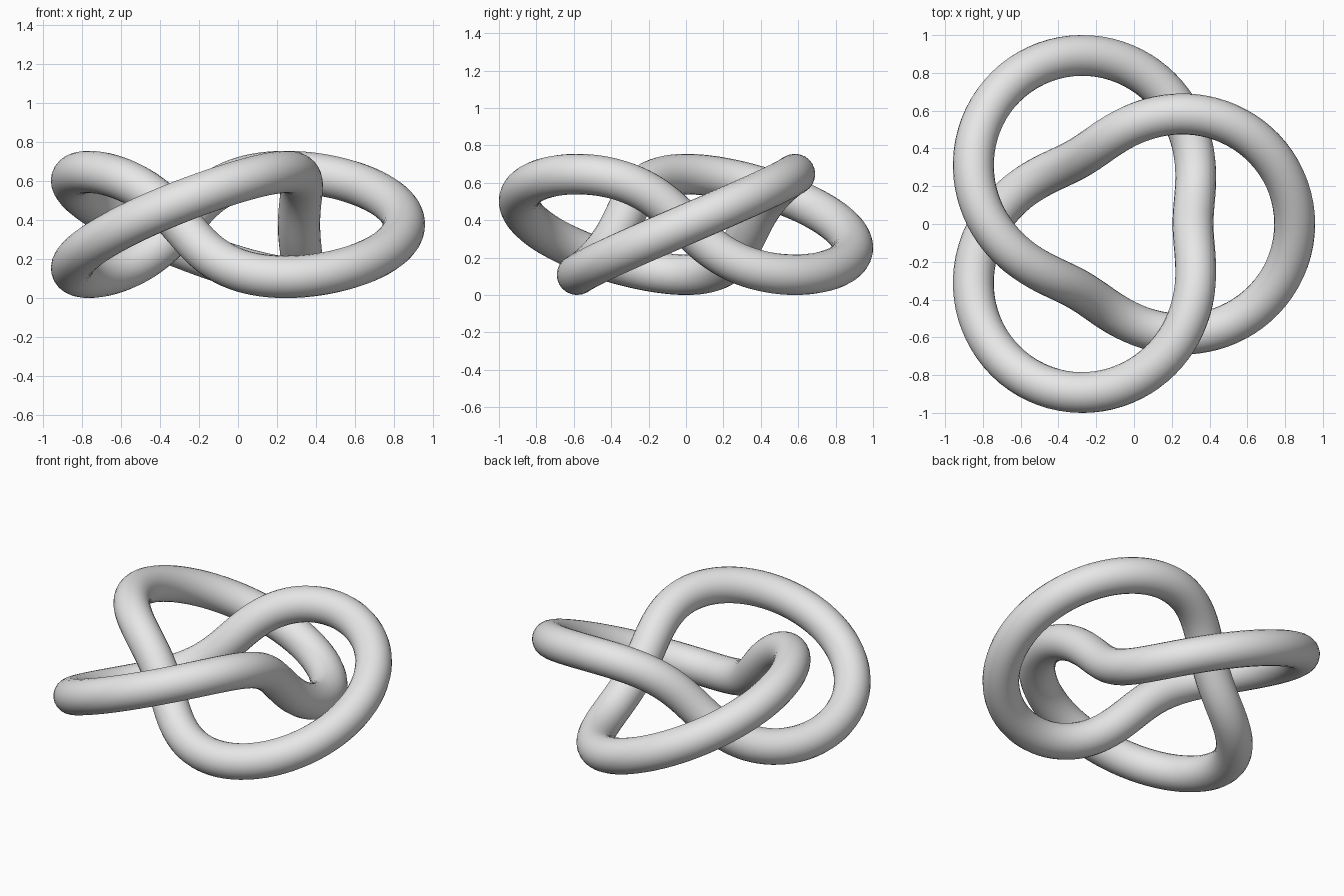
import bpy
from math import sin, cos, pi

if "Cube" in bpy.data.objects:
    bpy.data.objects.remove(bpy.data.objects["Cube"], do_unlink=True)

# Proportions of the knot
SCALE = 0.6726
MAJOR = SCALE            # radius of the ring the knot winds around
MINOR = 0.4 * SCALE      # how far the strand swings in, out, up and down
TUBE = 0.161 * SCALE     # strand thickness
STEPS = 240
CENTRE_X = -0.091

# Plain grey material
grey = bpy.data.materials.new("plain grey")
grey.use_nodes = True
colour = (0.8, 0.8, 0.8, 1)
grey.diffuse_color = colour
grey.node_tree.nodes["Principled BSDF"].inputs["Base Color"].default_value = colour


def knot_point(t):
    """Strand centre: twice round the ring, three times through it."""
    reach = MAJOR + MINOR * cos(3 * t)
    return (CENTRE_X + reach * cos(2 * t),
            reach * sin(2 * t),
            MINOR + TUBE + MINOR * sin(3 * t))


# Closed path with a round bevel
curve = bpy.data.curves.new("knot_path", "CURVE")
curve.dimensions = "3D"
curve.bevel_depth = TUBE
curve.bevel_resolution = 10
path = curve.splines.new("POLY")
path.points.add(STEPS - 1)
for i, point in enumerate(path.points):
    point.co = (*knot_point(2 * pi * i / STEPS), 1)
path.use_cyclic_u = True
curve.materials.append(grey)

knot = bpy.data.objects.new("knotted_tube", curve)
bpy.context.collection.objects.link(knot)

# Turn the tube into a smooth mesh
bpy.ops.object.select_all(action="DESELECT")
knot.select_set(True)
bpy.context.view_layer.objects.active = knot
bpy.ops.object.convert(target="MESH")
bpy.ops.object.shade_smooth()
